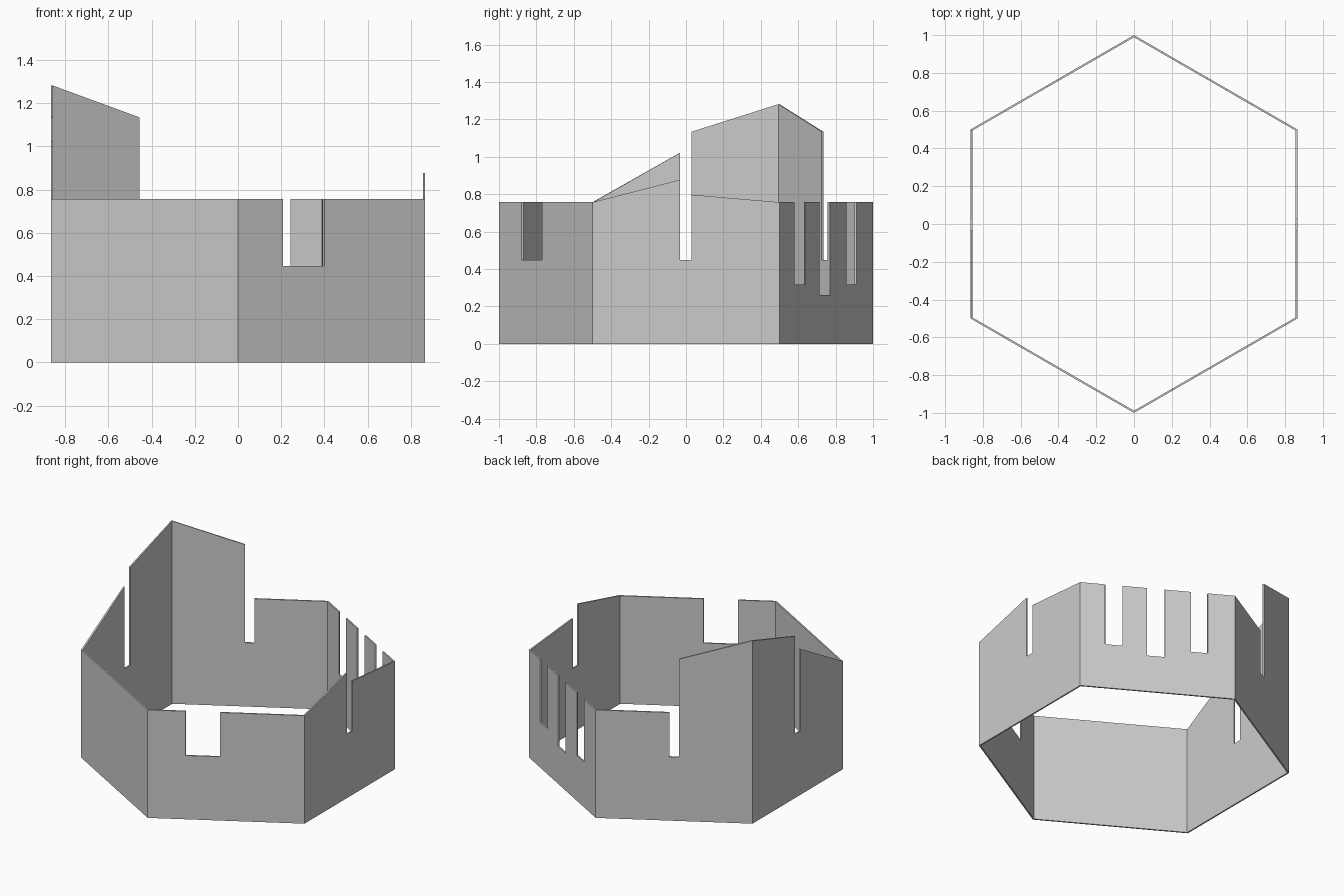
import bpy, bmesh, math
from mathutils import Vector

if "Cube" in bpy.data.objects:
    bpy.data.objects.remove(bpy.data.objects["Cube"])

H = 0.757             # plain wall height
SLOT = 0.447          # standard slot floor
A, B = 0.468, 0.53    # standard slot edges along a wall
THICK = 0.01
INNER = 1 - THICK / math.cos(math.radians(30))


def corner(i):
    a = math.radians(-90 + 60 * i)
    return Vector((math.cos(a), math.sin(a), 0))


def wall(name, i, top):
    """Extruded wall panel between hexagon corners i and i+1, mitred at both ends.
    top: (fraction along wall, height) points from start to end."""
    p, q = corner(i), corner(i + 1)
    profile = [(0, 0)] + top + [(1, 0)]
    bm = bmesh.new()
    rings = []
    for s in (1, INNER):
        ring = []
        for t, z in profile:
            v = p.lerp(q, t) * s
            ring.append(bm.verts.new((v.x, v.y, z)))
        rings.append(ring)
    outer, inner = rings
    bm.faces.new(outer)
    bm.faces.new(inner[::-1])
    n = len(profile)
    for k in range(n):
        j = (k + 1) % n
        bm.faces.new((outer[k], inner[k], inner[j], outer[j]))
    bmesh.ops.recalc_face_normals(bm, faces=bm.faces)
    me = bpy.data.meshes.new(name)
    bm.to_mesh(me)
    bm.free()
    bpy.context.collection.objects.link(bpy.data.objects.new(name, me))


def slotted(slots, start=H, before=H, after=H, end=H):
    """Top outline with slots (t0, t1, floor); heights given at ends and slot edges."""
    pts = [(0, start)]
    for t0, t1, floor in slots:
        pts += [(t0, before), (t0, floor), (t1, floor), (t1, after)]
    return pts + [(1, end)]


mid = [(A, B, SLOT)]
# front right wall with wide notch
wall("front_right_wall", 0, slotted([(0.24, 0.462, SLOT)]))
# right wall, slightly sloped top either side of a slot
wall("right_wall", 1, slotted(mid, H, 0.877, 0.797, H))
# back right wall with three battlement slots
wall("back_right_wall", 2, slotted([(0.16, 0.274, 0.318),
                                    (0.43, 0.546, 0.262),
                                    (0.716, 0.824, 0.318)]))
# back left wall, low half then tall half
wall("back_left_wall", 3, slotted([(1 - B, 1 - A, SLOT)], H, H, 1.134, 1.281))
# left wall descending from the tall corner
wall("left_wall", 4, slotted([(1 - B, 1 - A, SLOT)], 1.281, 1.134, 1.022, H))
# plain front left wall
wall("front_left_wall", 5, slotted([]))
